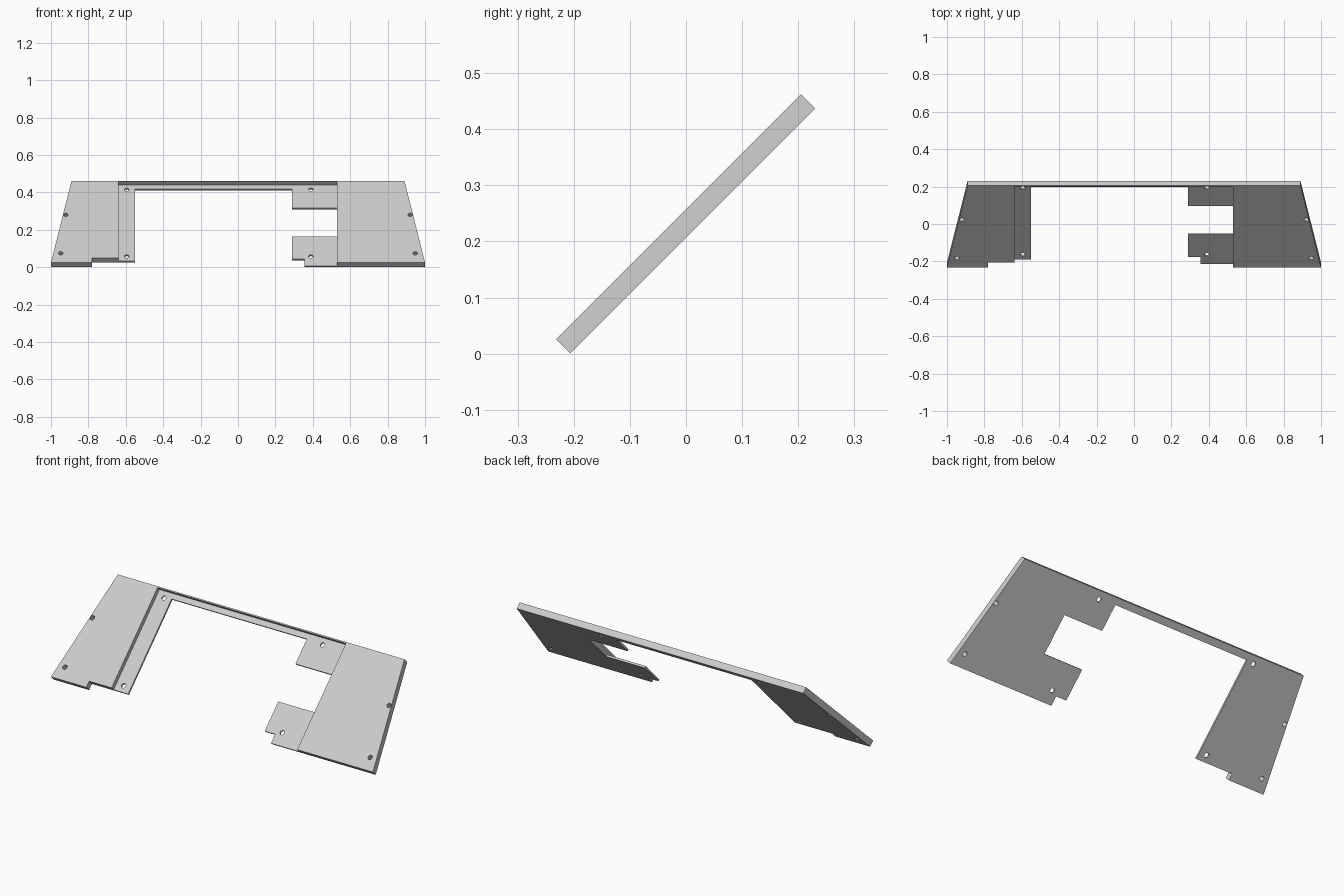
import bpy, bmesh, math
from mathutils import Matrix

if "Cube" in bpy.data.objects:
    bpy.data.objects.remove(bpy.data.objects["Cube"])

LENGTH, THICK, THIN = 0.618, 0.0357, 0.011   # slope length, full and recessed thickness


def prism(name, outline, n0, n1):
    """Extrude an (x, u) outline from height n0 to n1."""
    bm = bmesh.new()
    face = bm.faces.new([bm.verts.new((x, u, n0)) for x, u in outline])
    ext = bmesh.ops.extrude_face_region(bm, geom=[face])
    for v in ext["geom"]:
        if isinstance(v, bmesh.types.BMVert):
            v.co.z = n1
    bmesh.ops.recalc_face_normals(bm, faces=bm.faces)
    mesh = bpy.data.meshes.new(name)
    bm.to_mesh(mesh)
    bm.free()
    obj = bpy.data.objects.new(name, mesh)
    bpy.context.collection.objects.link(obj)
    return obj


def cut(target, cutter):
    """Subtract the cutter and remove it."""
    mod = target.modifiers.new("cut", 'BOOLEAN')
    mod.operation, mod.solver, mod.object = 'DIFFERENCE', 'EXACT', cutter
    bpy.context.view_layer.objects.active = target
    bpy.ops.object.modifier_apply(modifier=mod.name)
    bpy.data.objects.remove(cutter)


# Panel outline, lying flat: wings, window, two tabs and edge notches
outline = [(-1, 0), (-0.78, 0), (-0.78, 0.035), (-0.55, 0.035),
           (-0.55, 0.581), (0.29, 0.581), (0.29, 0.438), (0.53, 0.438),
           (0.53, 0.222), (0.29, 0.222), (0.29, 0.052), (0.355, 0.052),
           (0.355, 0), (1, 0), (0.89, LENGTH), (-0.89, LENGTH)]
panel = prism("mounting_panel", outline, 0, THICK)

# Recess in the upper face that leaves the thin flanges
cut(panel, prism("recess_cutter",
                 [(-0.64, -0.1), (0.53, -0.1), (0.53, 0.611), (-0.64, 0.611)], THIN, 0.1))

# Screw holes
holes = [(s * x, u) for s in (-1, 1) for x, u in ((0.921, 0.361), (0.948, 0.07))]
holes += [(x, u) for x in (-0.595, 0.39) for u in (0.071, 0.575)]
for x, u in holes:
    ring = [(x + 0.0125 * math.cos(a * math.tau / 16), u + 0.0125 * math.sin(a * math.tau / 16))
            for a in range(16)]
    cut(panel, prism("hole_cutter", ring, -0.05, 0.1))

# Tilt the panel 45 degrees, lower edge on the ground
panel.data.transform(Matrix.Translation((0, -0.2065, 0)) @ Matrix.Rotation(math.radians(45), 4, 'X'))

grey = bpy.data.materials.new("light grey")
grey.diffuse_color = (0.6, 0.6, 0.6, 1)
grey.use_nodes = True
grey.node_tree.nodes["Principled BSDF"].inputs["Base Color"].default_value = grey.diffuse_color
panel.data.materials.clear()
panel.data.materials.append(grey)
for p in panel.data.polygons:
    p.material_index = 0
